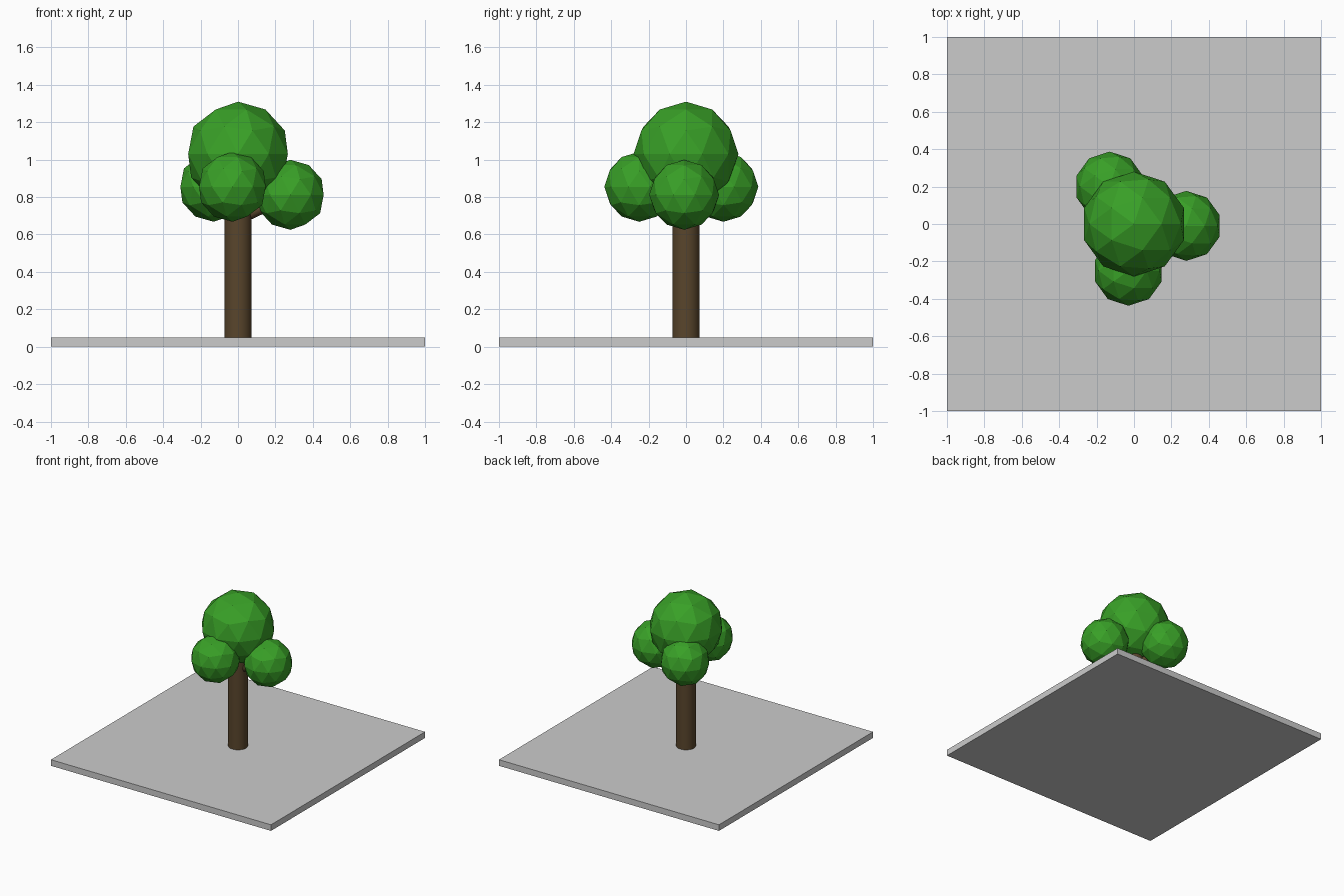
import bpy
from mathutils import Vector

if "Cube" in bpy.data.objects:
    bpy.data.objects.remove(bpy.data.objects["Cube"])


def material(name, color):
    m = bpy.data.materials.new(name)
    m.diffuse_color = color
    m.use_nodes = True
    m.node_tree.nodes["Principled BSDF"].inputs["Base Color"].default_value = m.diffuse_color
    return m


bark = material("bark", (0.10, 0.06, 0.025, 1))
leaf = material("leaf", (0.04, 0.35, 0.02, 1))


def rod(name, start, end, radius, sides):
    a, b = Vector(start), Vector(end)
    bpy.ops.mesh.primitive_cylinder_add(vertices=sides, radius=radius, depth=(b - a).length,
                                        location=(a + b) / 2)
    ob = bpy.context.object
    ob.name = name
    ob.rotation_euler = (b - a).to_track_quat('Z', 'Y').to_euler()
    ob.data.materials.append(bark)
    bpy.ops.object.shade_smooth_by_angle()


def foliage(name, center, radius):
    bpy.ops.mesh.primitive_ico_sphere_add(subdivisions=2, radius=radius, location=center)
    ob = bpy.context.object
    ob.name = name
    ob.data.materials.append(leaf)


# square ground slab
bpy.ops.mesh.primitive_cube_add(size=1, location=(0, 0, 0.025))
slab = bpy.context.object
slab.name = "ground_slab"
slab.scale = (2, 2, 0.05)

# trunk and crown
rod("trunk", (0, 0, 0.05), (0, 0, 0.80), 0.073, 32)
foliage("crown_top", (0, 0, 1.03), 0.28)

# side clumps, each carried by a short branch
clumps = {"right": (0.28, -0.01, 0.812), "front": (-0.03, -0.25, 0.855),
          "back": (-0.13, 0.20, 0.855)}
for side, c in clumps.items():
    foliage("crown_" + side, c, 0.187)
    rod("branch_" + side, (0, 0, 0.68), c, 0.03, 16)
